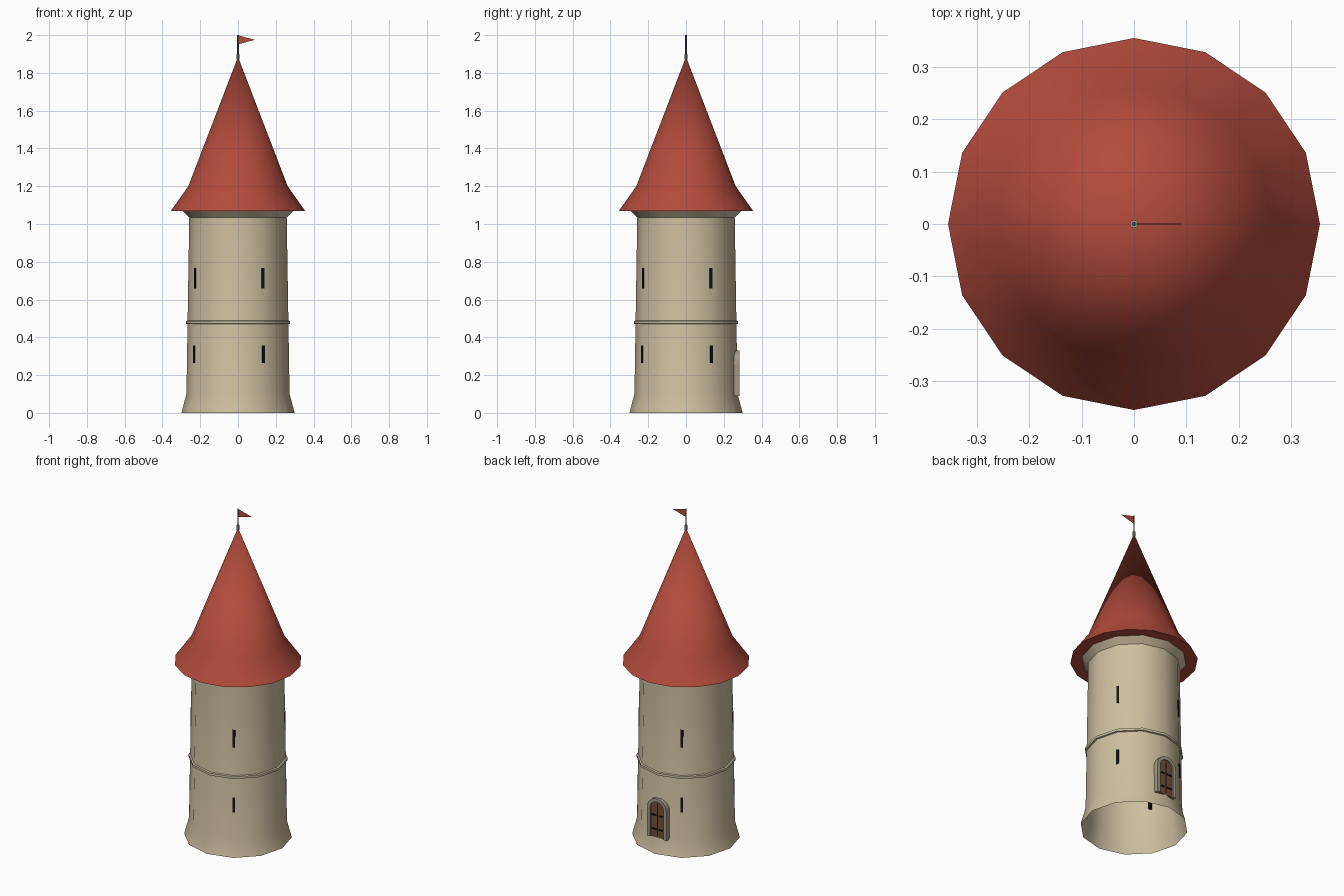
import bpy, bmesh, math
from mathutils import Matrix, Vector

cube = bpy.data.objects.get("Cube")
if cube:
    bpy.data.objects.remove(cube, do_unlink=True)


def material(name, rgb):
    m = bpy.data.materials.new(name)
    m.use_nodes = True
    m.diffuse_color = (*rgb, 1)
    bsdf = m.node_tree.nodes["Principled BSDF"]
    bsdf.inputs["Base Color"].default_value = (*rgb, 1)
    bsdf.inputs["Roughness"].default_value = 0.9
    return m


STONE = material("pale stone", (0.61, 0.52, 0.35))
TRIM = material("grey stone", (0.36, 0.33, 0.24))
ROOF = material("red tile", (0.45, 0.07, 0.045))
WOOD = material("brown wood", (0.17, 0.08, 0.04))
DARK = material("black", (0.006, 0.006, 0.007))
METAL = material("dark metal", (0.08, 0.085, 0.11))


def finish(name, bm, mat, smooth=None):
    mesh = bpy.data.meshes.new(name)
    bm.to_mesh(mesh)
    bm.free()
    mesh.materials.append(mat)
    obj = bpy.data.objects.new(name, mesh)
    bpy.context.collection.objects.link(obj)
    if smooth:
        bpy.ops.object.select_all(action='DESELECT')
        obj.select_set(True)
        bpy.context.view_layer.objects.active = obj
        bpy.ops.object.shade_smooth_by_angle(angle=math.radians(smooth))
    return obj


def lathe(name, profile, sides, mat, smooth=35):
    """Spin a profile of (radius, height) points around the z axis."""
    bm = bmesh.new()
    verts = [bm.verts.new((r, 0, z)) for r, z in profile]
    edges = [bm.edges.new(pair) for pair in zip(verts, verts[1:])]
    bmesh.ops.spin(bm, geom=verts + edges, axis=(0, 0, 1), cent=(0, 0, 0),
                   angle=math.tau, steps=sides, use_merge=True)
    bmesh.ops.remove_doubles(bm, verts=bm.verts, dist=0.0005)
    bmesh.ops.recalc_face_normals(bm, faces=bm.faces)
    return finish(name, bm, mat, smooth)


def box(name, size, centre, mat, azimuth=0):
    bm = bmesh.new()
    bmesh.ops.create_cube(bm, size=1, matrix=Matrix.Rotation(azimuth, 4, 'Z')
                          @ Matrix.Translation(centre) @ Matrix.Diagonal((*size, 1)))
    return finish(name, bm, mat)


def arch(half, bottom, spring, steps=10):
    """Outline of a round-headed opening as (x, z) points."""
    head = [(half * math.cos(math.pi * i / steps), spring + half * math.sin(math.pi * i / steps))
            for i in range(steps + 1)]
    return [(half, bottom)] + head + [(-half, bottom)]


def extrude(bm, faces, depth):
    ext = bmesh.ops.extrude_face_region(bm, geom=faces)
    moved = [v for v in ext["geom"] if isinstance(v, bmesh.types.BMVert)]
    bmesh.ops.translate(bm, verts=moved, vec=(0, depth, 0))
    bmesh.ops.recalc_face_normals(bm, faces=bm.faces)


# Tower shaft, open at the bottom
lathe("tower_wall", [(0.30, 0), (0.273, 0.1), (0.258, 1.035)], 12, STONE)
lathe("corbel", [(0.258, 1.035), (0.293, 1.07)], 12, STONE)
lathe("string_course", [(0.262, 0.468), (0.276, 0.472), (0.276, 0.486), (0.262, 0.49)], 12, STONE)

# Roof with flared eaves
lathe("roof", [(0, 1.07), (0.355, 1.07), (0.263, 1.2), (0, 1.885)], 16, ROOF)

# Finial, flagpole and pennant
lathe("finial", [(0, 1.87), (0.008, 1.87), (0.008, 1.9), (0, 1.9)], 8, TRIM)
lathe("flagpole", [(0, 1.89), (0.004, 1.89), (0.004, 2.0), (0, 2.0)], 8, METAL)
bm = bmesh.new()
pennant = bm.faces.new([bm.verts.new(p) for p in
                        [(0.003, -0.001, 1.998), (0.09, -0.001, 1.975), (0.003, -0.001, 1.952)]])
extrude(bm, [pennant], 0.002)
finish("pennant", bm, ROOF)

# Arrow slits on four sides and two floors
for floor, z, height, radius in (("lower", 0.31, 0.092, 0.268), ("upper", 0.713, 0.108, 0.262)):
    for i in range(4):
        box(f"{floor}_arrow_slit_{i + 1}", (0.02, 0.015, height), (radius - 0.007, 0, z),
            DARK, math.radians(30 + 90 * i))

# Arched door surround at the back
BOTTOM, SPRING = 0.09, 0.265
bm = bmesh.new()
outer = [bm.verts.new((x, 0.24, z)) for x, z in arch(0.066, BOTTOM, SPRING)]
inner = [bm.verts.new((x, 0.24, z)) for x, z in arch(0.046, BOTTOM, SPRING)]
ring = [bm.faces.new((outer[i], outer[i + 1], inner[i + 1], inner[i]))
        for i in range(len(outer) - 1)]
extrude(bm, ring, 0.043)
finish("door_surround", bm, TRIM)

# Door leaf with centre gap and iron straps
bm = bmesh.new()
leaf = bm.faces.new([bm.verts.new((x, 0.24, z)) for x, z in arch(0.047, BOTTOM, SPRING)])
extrude(bm, [leaf], 0.035)
finish("door", bm, WOOD)
box("door_gap", (0.006, 0.004, 0.2), (0, 0.275, BOTTOM + 0.11), DARK)
for i, z in enumerate((0.14, 0.225)):
    for side in (-1, 1):
        box(f"door_strap_{i + 1}_{'left' if side > 0 else 'right'}", (0.034, 0.006, 0.008),
            (side * 0.026, 0.276, z), DARK)
